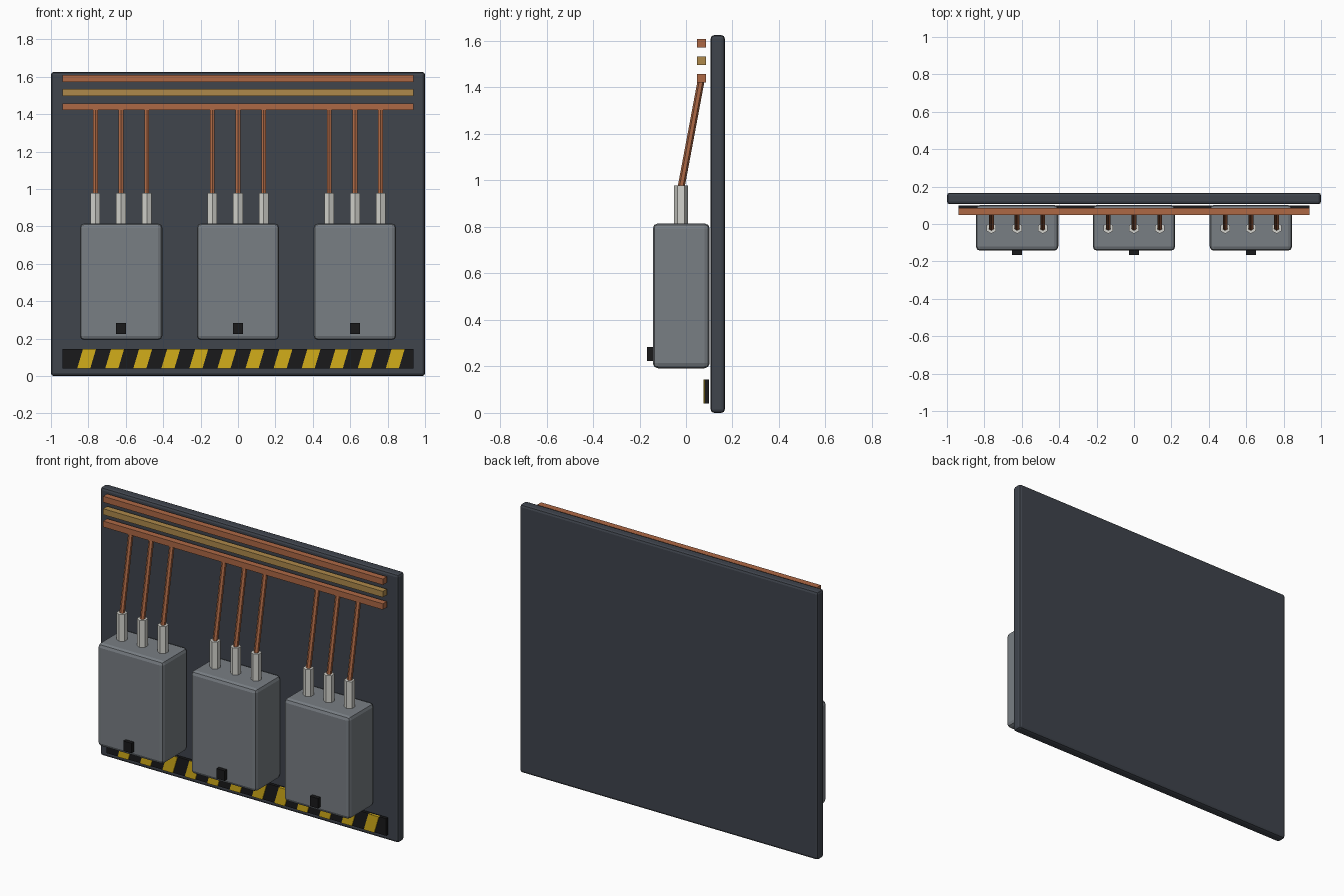
import bpy, bmesh, math
from mathutils import Vector

if "Cube" in bpy.data.objects:
    bpy.data.objects.remove(bpy.data.objects["Cube"])


def material(name, rgb):
    m = bpy.data.materials.new(name)
    m.diffuse_color = (*rgb, 1)
    m.use_nodes = True
    m.node_tree.nodes["Principled BSDF"].inputs["Base Color"].default_value = m.diffuse_color
    return m


PANEL = material("dark_steel", (0.05, 0.058, 0.073))
CASE = material("case_grey", (0.19, 0.21, 0.23))
COPPER = material("copper", (0.42, 0.14, 0.06))
BRASS = material("brass", (0.42, 0.25, 0.07))
CERAMIC = material("ceramic", (0.65, 0.65, 0.61))
BLACK = material("black", (0.01, 0.01, 0.011))
YELLOW = material("yellow", (0.65, 0.42, 0.01))


def add(name, bm, mat):
    mesh = bpy.data.meshes.new(name)
    bmesh.ops.recalc_face_normals(bm, faces=bm.faces)
    bm.to_mesh(mesh)
    bm.free()
    mesh.materials.append(mat)
    ob = bpy.data.objects.new(name, mesh)
    bpy.context.collection.objects.link(ob)
    return ob


def box(name, x, y, z, mat, bevel=0, shear=0):
    """Box from (min, max) ranges; shear slides the top along x."""
    bm = bmesh.new()
    bmesh.ops.create_cube(bm, size=1)
    for v in bm.verts:
        top = v.co.z > 0
        v.co = [r[0] if c < 0 else r[1] for c, r in zip(v.co, (x, y, z))]
        v.co.x += shear if top else 0
    ob = add(name, bm, mat)
    if bevel:
        mod = ob.modifiers.new("edge_bevel", 'BEVEL')
        mod.width = bevel
        mod.segments = 2
    return ob


def rod(name, a, b, radius, mat):
    """Six-sided bar between two points."""
    a, b = Vector(a), Vector(b)
    bm = bmesh.new()
    bmesh.ops.create_cone(bm, cap_ends=True, segments=6, radius1=radius,
                          radius2=radius, depth=(b - a).length)
    ob = add(name, bm, mat)
    ob.location = (a + b) / 2
    ob.rotation_euler.x = -math.atan2(b.y - a.y, b.z - a.z)
    return ob


# Back panel
box("back_panel", (-1, 1), (0.106, 0.167), (0, 1.625), PANEL, 0.015)

# Horizontal bus bars
for name, z, mat in (("lower", 1.44, COPPER), ("middle", 1.515, BRASS), ("upper", 1.59, COPPER)):
    box(name + "_bus_bar", (-0.9375, 0.9375), (0.048, 0.086), (z - 0.018, z + 0.018), mat)

# Breaker units with insulators, feed rods and handle
for i, cx in enumerate((-0.625, 0, 0.625), 1):
    box(f"breaker_case_{i}", (cx - 0.22, cx + 0.22), (-0.143, 0.102),
        (0.192, 0.815), CASE, 0.022)
    box(f"breaker_handle_{i}", (cx - 0.027, cx + 0.027), (-0.167, -0.135),
        (0.224, 0.284), BLACK)
    for j, dx in enumerate((-0.1375, 0, 0.1375), 1):
        x = cx + dx
        rod(f"insulator_{i}_{j}", (x, -0.022, 0.8), (x, -0.022, 0.978), 0.03, CERAMIC)
        rod(f"feed_rod_{i}_{j}", (x, -0.022, 0.965), (x, 0.066, 1.435), 0.015, COPPER)

# Hazard strip with slanted stripes
box("hazard_strip", (-0.9375, 0.9375), (0.08, 0.098), (0.04, 0.144), BLACK)
for i in range(12):
    x = -0.86 + 0.15 * i
    box(f"hazard_stripe_{i + 1}", (x, x + 0.07), (0.075, 0.09), (0.04, 0.144), YELLOW, shear=0.031)
